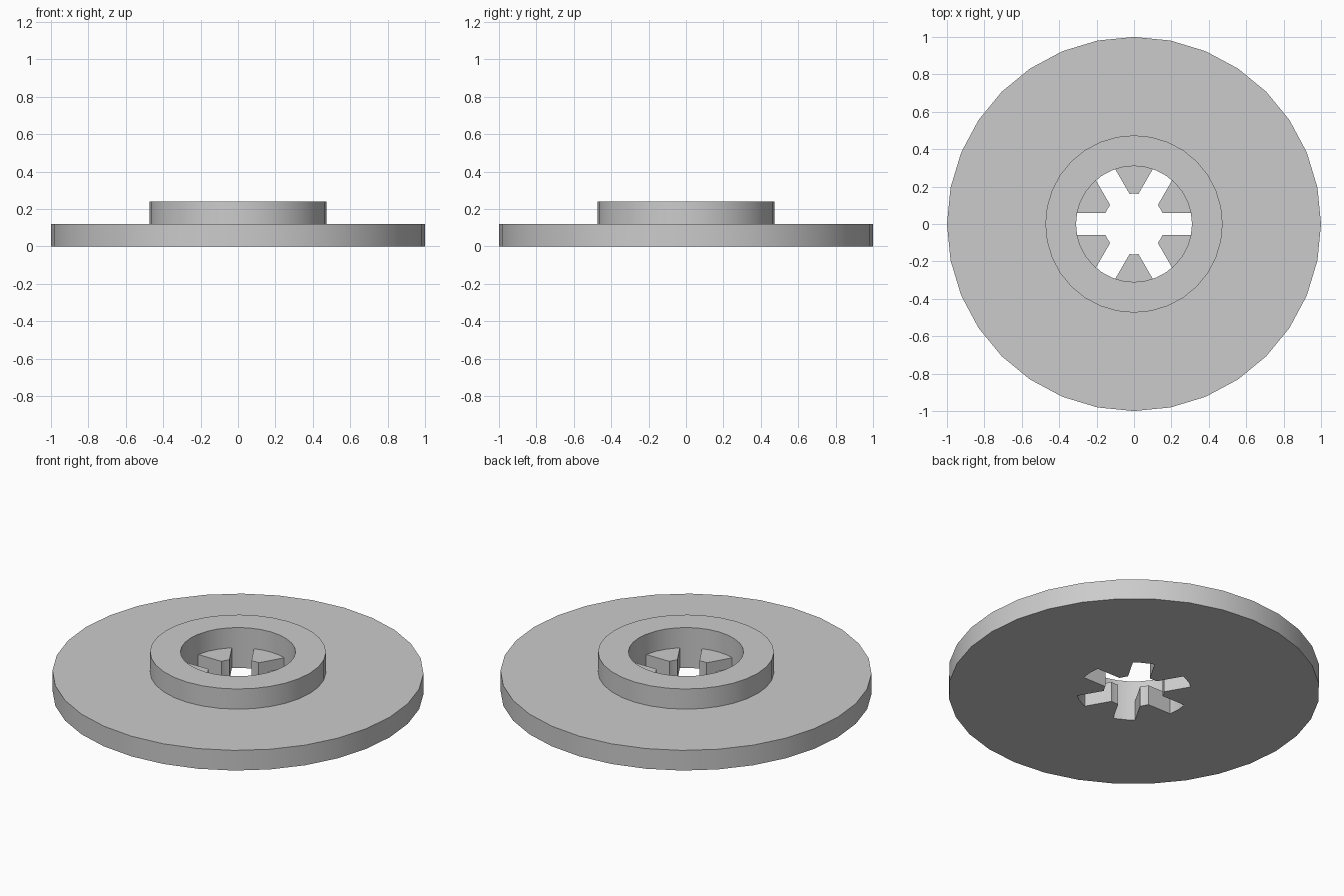
import bpy, bmesh
from math import sin, cos, asin, radians, pi

if "Cube" in bpy.data.objects:
    bpy.data.objects.remove(bpy.data.objects["Cube"], do_unlink=True)

SIDES = 32
STEP = 2 * pi / SIDES
DISC_R, COLLAR_R, HOLE_R, TIP_R = 1.0, 0.474, 0.31, 0.163
DISC_H, TOP_H = 0.12, 0.24
SLOT_HALF = 0.06

grey = bpy.data.materials.new("plain grey")
grey.use_nodes = True
colour = (0.6, 0.6, 0.6, 1)
grey.diffuse_color = colour
grey.node_tree.nodes["Principled BSDF"].inputs["Base Color"].default_value = colour


def finish(name, bm):
    bmesh.ops.recalc_face_normals(bm, faces=bm.faces)
    mesh = bpy.data.meshes.new(name)
    bm.to_mesh(mesh)
    bm.free()
    mesh.materials.append(grey)
    obj = bpy.data.objects.new(name, mesh)
    bpy.context.collection.objects.link(obj)
    bpy.ops.object.select_all(action="DESELECT")
    obj.select_set(True)
    bpy.context.view_layer.objects.active = obj
    bpy.ops.object.shade_smooth_by_angle(angle=radians(30))
    return obj


def arc(radius, start, end):
    """Points on a many-sided ring, including the ring's own corners."""
    corners = [i * STEP for i in range(SIDES) if start + 0.01 < i * STEP < end - 0.01]
    points = []
    for a in [start] + corners + [end]:
        r = radius * cos(STEP / 2) / cos(a % STEP - STEP / 2)
        points.append((r * cos(a), r * sin(a)))
    return points


# Flat disc with a raised collar around the bore
profile = [(HOLE_R, 0), (DISC_R, 0), (DISC_R, DISC_H),
           (COLLAR_R, DISC_H), (COLLAR_R, TOP_H), (HOLE_R, TOP_H)]
bm = bmesh.new()
rings = [[bm.verts.new((r * cos(i * STEP), r * sin(i * STEP), z))
          for i in range(SIDES)] for r, z in profile]
for k, ring in enumerate(rings):
    following = rings[(k + 1) % len(rings)]
    for i in range(SIDES):
        j = (i + 1) % SIDES
        bm.faces.new((ring[i], ring[j], following[j], following[i]))
finish("disc_and_collar", bm)

# Six teeth in the bore, separated by parallel-sided slots
bm = bmesh.new()
for n in range(6):
    low, high = n * pi / 3, (n + 1) * pi / 3
    outer, inner = asin(SLOT_HALF / HOLE_R), asin(SLOT_HALF / TIP_R)
    outline = arc(HOLE_R, low + outer, high - outer)
    outline += reversed(arc(TIP_R, low + inner, high - inner))
    base = bm.faces.new([bm.verts.new((x, y, 0)) for x, y in outline])
    result = bmesh.ops.extrude_face_region(bm, geom=[base], use_keep_orig=True)
    moved = [v for v in result["geom"] if isinstance(v, bmesh.types.BMVert)]
    bmesh.ops.translate(bm, verts=moved, vec=(0, 0, DISC_H))
finish("bore_teeth", bm)
